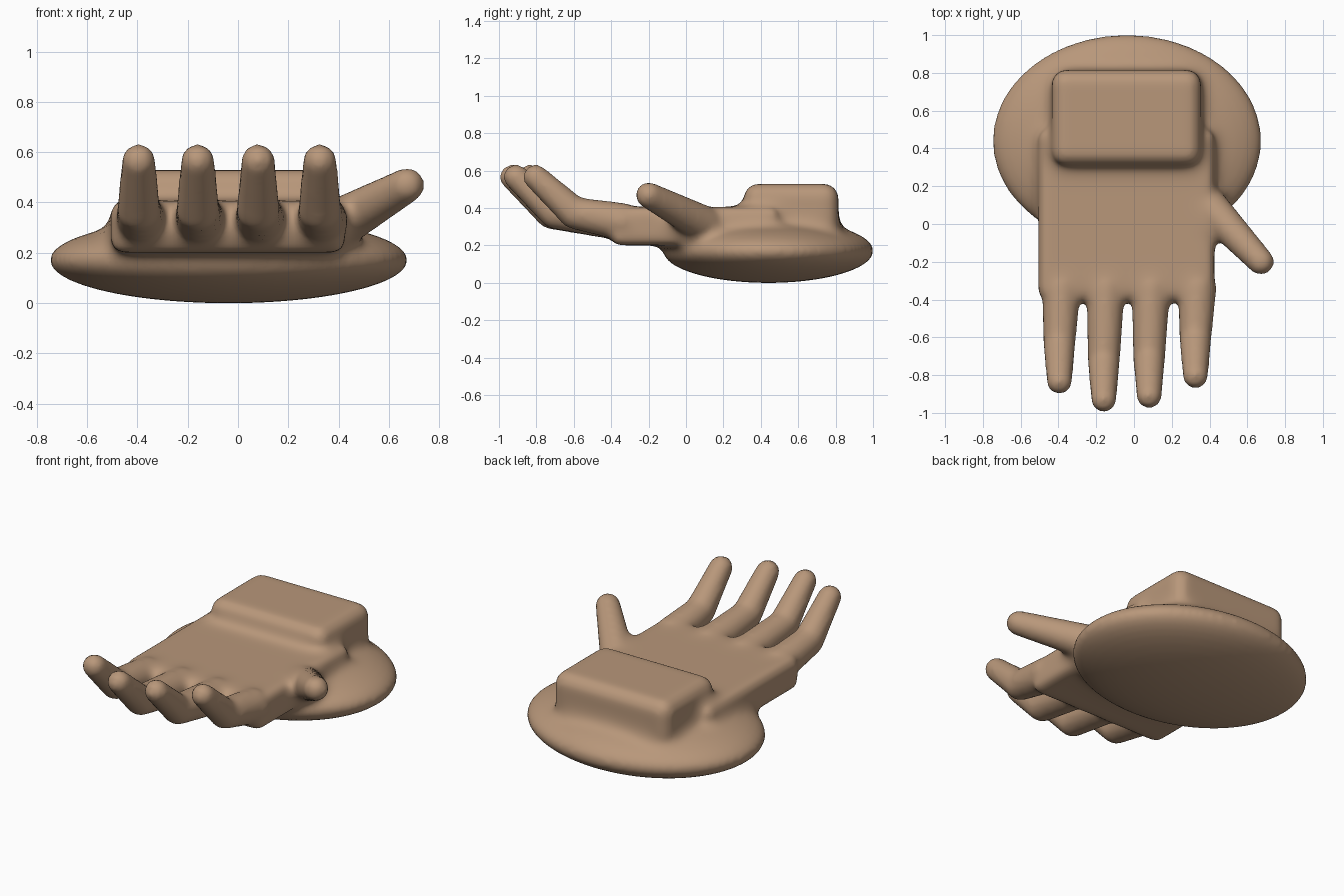
import bpy, bmesh
from mathutils import Vector, Matrix

if "Cube" in bpy.data.objects:
    bpy.data.objects.remove(bpy.data.objects["Cube"])

skin = bpy.data.materials.new("warm_tan_clay")
skin.diffuse_color = (0.48, 0.31, 0.195, 1)
skin.use_nodes = True
skin.node_tree.nodes["Principled BSDF"].inputs["Base Color"].default_value = skin.diffuse_color

bm = bmesh.new()


def add_part(part):
    """Append a closed part to the hand mesh."""
    me = bpy.data.meshes.new("part")
    part.to_mesh(me)
    part.free()
    bm.from_mesh(me)
    bpy.data.meshes.remove(me)


def ellipsoid(c, r):
    p = bmesh.new()
    m = Matrix.Translation(c) @ Matrix.Diagonal((*r, 1))
    bmesh.ops.create_uvsphere(p, u_segments=64, v_segments=32, radius=1, matrix=m)
    add_part(p)


def rounded_box(lo, hi, bevel):
    p = bmesh.new()
    lo, hi = Vector(lo), Vector(hi)
    m = Matrix.Translation((lo + hi) / 2) @ Matrix.Diagonal((*(hi - lo), 1))
    bmesh.ops.create_cube(p, size=1, matrix=m)
    bmesh.ops.bevel(p, geom=p.edges[:], offset=bevel, segments=5, profile=0.5, affect='EDGES')
    add_part(p)


def limb(a, ra, b, rb):
    """Tapered capsule: hull of two balls."""
    p = bmesh.new()
    for c, r in ((a, ra), (b, rb)):
        bmesh.ops.create_icosphere(p, subdivisions=3, radius=r, matrix=Matrix.Translation(c))
    res = bmesh.ops.convex_hull(p, input=p.verts[:])
    junk = {g for g in res["geom_interior"] if isinstance(g, bmesh.types.BMVert)}
    bmesh.ops.delete(p, geom=list(junk), context='VERTS')
    bmesh.ops.recalc_face_normals(p, faces=p.faces[:])
    add_part(p)


# base dish, palm, wrist block
ellipsoid((-0.037, 0.44, 0.17), (0.712, 0.562, 0.171))
rounded_box((-0.505, -0.40, 0.20), (0.425, 0.50, 0.405), 0.05)
rounded_box((-0.435, 0.31, 0.14), (0.355, 0.815, 0.528), 0.075)

# fingers: x, tip y
for x, tip in ((-0.395, -0.90), (-0.16, -0.995), (0.08, -0.975), (0.325, -0.87)):
    knuckle = (x, tip + 0.275, 0.372)
    limb((x + 0.01, -0.34, 0.325), 0.102, knuckle, 0.086)
    limb(knuckle, 0.086, (x, tip + 0.066, 0.565), 0.067)

# thumb
limb((0.40, 0.09, 0.315), 0.10, (0.672, -0.20, 0.468), 0.07)

me = bpy.data.meshes.new("hand")
bm.to_mesh(me)
bm.free()
hand = bpy.data.objects.new("open_hand_on_base", me)
bpy.context.collection.objects.link(hand)
bpy.context.view_layer.objects.active = hand
hand.select_set(True)

# fuse the parts into one skin
rm = hand.modifiers.new("fuse", 'REMESH')
rm.mode = 'VOXEL'
rm.voxel_size = 0.018
bpy.ops.object.modifier_apply(modifier=rm.name)

# fill the joints: smooth only where the surface is concave, then lightly everywhere
bm = bmesh.new()
bm.from_mesh(me)
near = [[e.other_vert(v) for e in v.link_edges] for v in bm.verts]
for step in range(34):
    bm.normal_update()
    moves = []
    for v, ring in zip(bm.verts, near):
        d = sum((n.co for n in ring), Vector()) / len(ring) - v.co
        if step >= 31 or d.dot(v.normal) > 0:
            moves.append((v, d * 0.5))
    for v, d in moves:
        v.co += d

# stand on the ground
low = min(v.co.z for v in bm.verts)
for v in bm.verts:
    v.co.z -= low
bm.to_mesh(me)
bm.free()
me.materials.clear()
me.materials.append(skin)
for f in me.polygons:
    f.material_index = 0
bpy.ops.object.shade_smooth()
